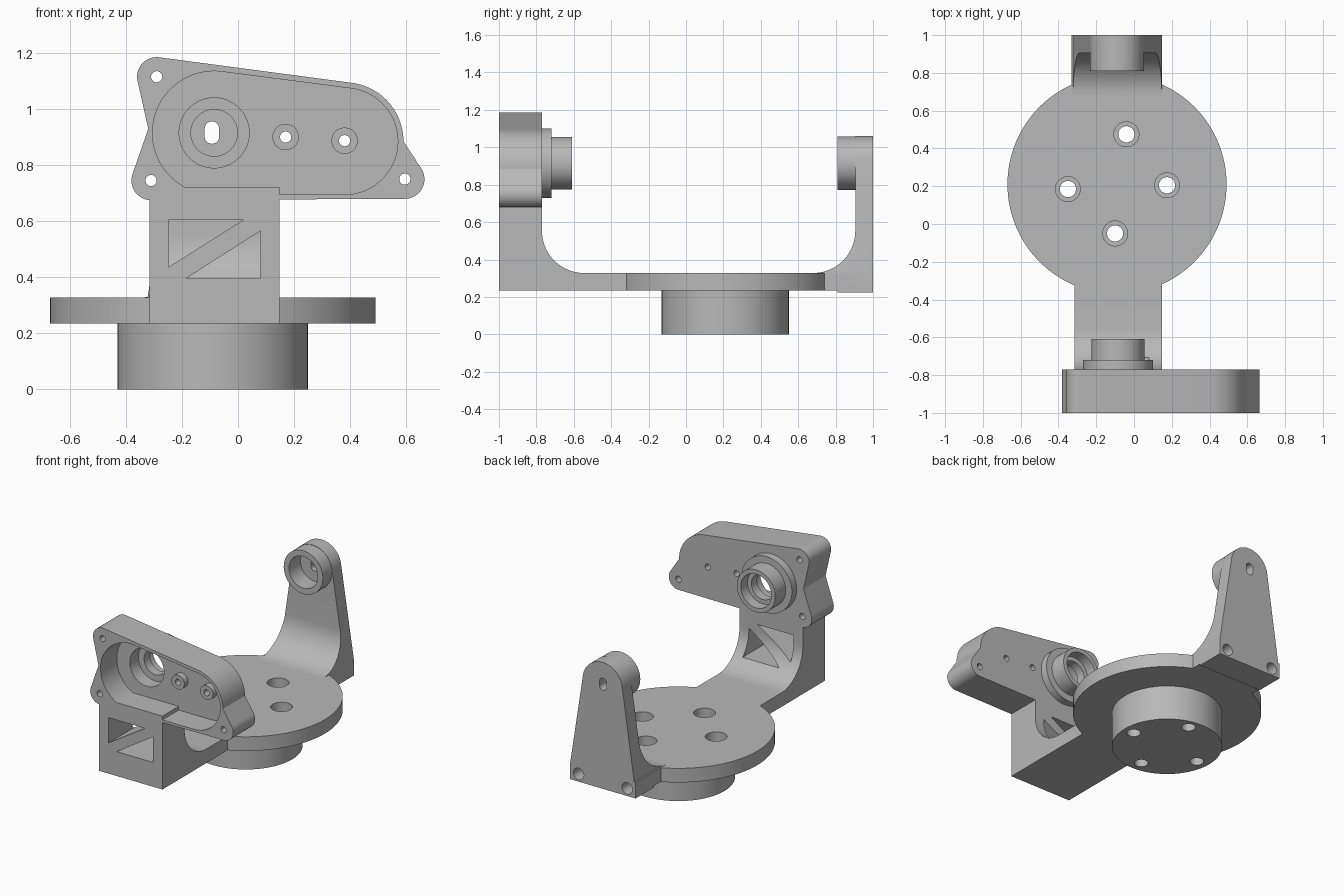
import bpy, bmesh
from math import sin, cos, radians

old = bpy.data.objects.get("Cube")
if old:
    bpy.data.objects.remove(old, do_unlink=True)

grey = bpy.data.materials.new("plain grey")
grey.use_nodes = True
colour = (0.48, 0.48, 0.48, 1)
grey.diffuse_color = colour
grey.node_tree.nodes["Principled BSDF"].inputs["Base Color"].default_value = colour

# Shared pivot and turntable centres
PX, PZ = -0.085, 0.915
DX, DY = -0.09, 0.21
BOTTOM, TOP = 0.235, 0.328


def arc(cx, cy, r, start, end, steps=20):
    angles = [radians(start + (end - start) * i / steps) for i in range(steps + 1)]
    return [(cx + r * cos(a), cy + r * sin(a)) for a in angles]


def prism(name, outline, axis, lo, hi):
    """Extrude a 2D outline along an axis; the outline uses the other two axes in order."""
    place = {"x": lambda p, d: (d, p[0], p[1]),
             "y": lambda p, d: (p[0], d, p[1]),
             "z": lambda p, d: (p[0], p[1], d)}[axis]
    bm = bmesh.new()
    low = [bm.verts.new(place(p, lo)) for p in outline]
    high = [bm.verts.new(place(p, hi)) for p in outline]
    bm.faces.new(low)
    bm.faces.new(high)
    for i in range(len(low)):
        j = (i + 1) % len(low)
        bm.faces.new((low[i], low[j], high[j], high[i]))
    bmesh.ops.recalc_face_normals(bm, faces=bm.faces)
    mesh = bpy.data.meshes.new(name)
    bm.to_mesh(mesh)
    bm.free()
    obj = bpy.data.objects.new(name, mesh)
    bpy.context.collection.objects.link(obj)
    mesh.materials.append(grey)
    return obj


def cylinder(name, cx, cy, r, axis, lo, hi, steps=64):
    return prism(name, arc(cx, cy, r, 0, 360, steps)[:-1], axis, lo, hi)


def combine(obj, tools, operation="DIFFERENCE", keep=False):
    """Apply boolean tools to a part, then remove the tools."""
    for tool in tools:
        mod = obj.modifiers.new("cut", "BOOLEAN")
        mod.operation, mod.object, mod.solver = operation, tool, "EXACT"
    graph = bpy.context.evaluated_depsgraph_get()
    mesh = bpy.data.meshes.new_from_object(obj.evaluated_get(graph))
    obj.modifiers.clear()
    obj.data = mesh
    if not keep:
        for tool in tools:
            bpy.data.objects.remove(tool, do_unlink=True)


# Turntable disc and hub with counterbored screw holes
disc = cylinder("turntable_disc", DX, DY, 0.58, "z", BOTTOM, TOP, 128)
hub = cylinder("turntable_hub", DX, DY, 0.34, "z", 0, BOTTOM + 0.02, 96)
combine(disc, [hub], "UNION")
cutters = []
for x, y in [(-0.04, 0.475), (-0.35, 0.185), (0.175, 0.205), (-0.10, -0.05)]:
    cutters.append(cylinder("screw", x, y, 0.043, "z", -0.1, 0.5, 32))
    cutters.append(cylinder("counterbore", x, y, 0.066, "z", 0.12, 0.5, 32))
combine(disc, cutters)

# Front bracket: slab, fillet and upright with two triangular windows
side = [(-1, BOTTOM), (-0.25, BOTTOM), (-0.25, TOP)]
side += arc(-0.545, TOP + 0.225, 0.225, 270, 180)
side += [(-0.77, 0.72), (-1, 0.72)]
bracket = prism("front_bracket", side, "x", -0.315, 0.148)
windows = [[(-0.247, 0.605), (0.02, 0.605), (-0.247, 0.437)],
           [(0.08, 0.565), (0.08, 0.396), (-0.185, 0.396)]]
combine(bracket, [prism("window", w, "y", -1.2, -0.4) for w in windows])

# Gear housing: eared outline with a deep open cavity
ears = [(-0.29, 1.115), (-0.31, 0.745), (0.595, 0.75)]
gears = [(0.17, 0.90), (0.38, 0.887)]
outline = arc(*ears[2], 0.07, -90, 35) + arc(0.38, 0.885, 0.21, 0, 82)
outline += arc(*ears[0], 0.07, 82, 190) + [(-0.32, 0.93)]
outline += arc(*ears[1], 0.07, 160, 270)
housing = prism("gear_housing", outline, "y", -1, -0.77)
cavity = arc(0.38, 0.885, 0.19, -90, 83, 32) + arc(PX, PZ, 0.22, 83, 270, 40)
FLOOR = -0.83
combine(housing, [prism("cavity", cavity, "y", -1.2, FLOOR)])

# Raised gear bosses on the cavity floor and stepped bearing collar behind
bosses = [cylinder("boss", x, z, 0.047, "y", -0.87, -0.80, 32) for x, z in gears]
collar = [cylinder("collar", PX, PZ, 0.185, "y", -0.80, -0.72),
          cylinder("spigot", PX, PZ, 0.14, "y", -0.75, -0.61)]
combine(housing, bosses + collar, "UNION")
cutters = [cylinder("pin_hole", x, z, 0.02, "y", -1.2, -0.5, 24) for x, z in ears + gears]
cutters += [cylinder("through_bore", PX, PZ, 0.083, "y", -1.2, -0.4),
            cylinder("front_seat", PX, PZ, 0.125, "y", -1.1, -0.74),
            cylinder("rear_seat", PX, PZ, 0.112, "y", -0.68, -0.5)]
combine(housing, cutters)

# Rear arm: filleted side profile trimmed by a tapered, round-topped face
side = [(1, 0.225), (1, 1.2), (0.905, 1.2)]
side += arc(0.68, TOP + 0.225, 0.225, 0, -90)
side += [(0.68, BOTTOM), (0.81, BOTTOM), (0.81, 0.225)]
rear = prism("rear_arm", side, "x", -0.4, 0.3)
face = arc(-0.09, PZ, 0.145, 5, 175, 40)
face += [(-0.322, 0.33), (-0.332, 0.33), (-0.332, 0.2), (0.147, 0.2), (0.147, 0.33)]
combine(rear, [prism("taper", face, "y", 0.5, 1.2)], "INTERSECT")
combine(rear, [cylinder("rear_boss", -0.09, PZ, 0.143, "y", 0.81, 0.95)], "UNION")

# Bearing pocket, slotted shaft hole and foot screw holes
slot = arc(-0.093, 0.93, 0.026, 0, 180, 12) + arc(-0.093, 0.902, 0.026, 180, 360, 12)
cutters = [cylinder("pocket", -0.09, PZ, 0.105, "y", 0.7, 0.93),
           prism("slot", slot, "y", 0.7, 1.2)]
cutters += [cylinder("foot_hole", x, 0.275, 0.038, "y", 0.85, 1.2, 32) for x in (-0.27, 0.085)]
combine(rear, cutters)

# Smooth round walls, crisp edges
for obj in (disc, bracket, housing, rear):
    bpy.ops.object.select_all(action="DESELECT")
    obj.select_set(True)
    bpy.context.view_layer.objects.active = obj
    bpy.ops.object.shade_smooth_by_angle(angle=radians(30))
